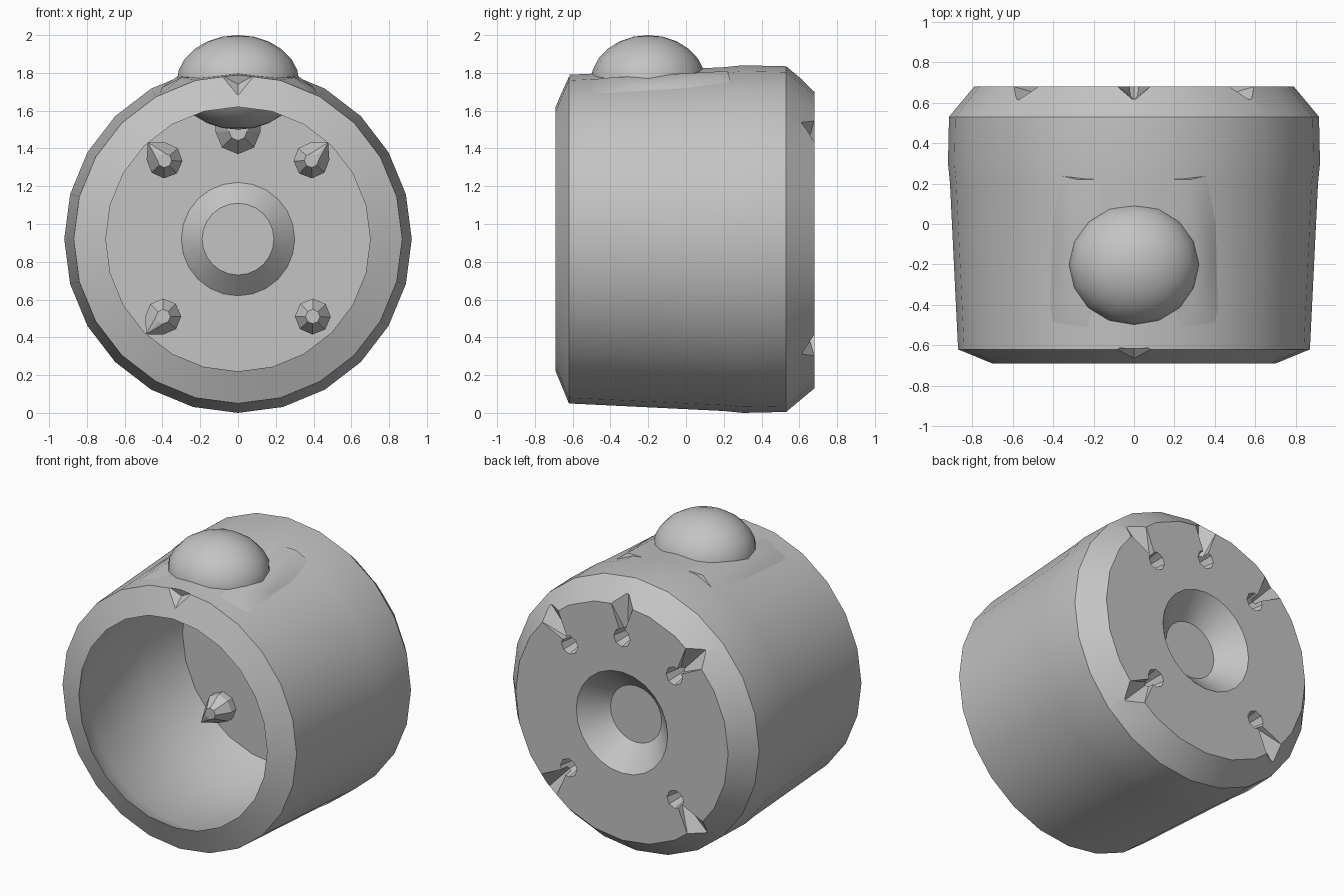
import bpy, bmesh, math
from mathutils import Vector

if "Cube" in bpy.data.objects:
    bpy.data.objects.remove(bpy.data.objects["Cube"], do_unlink=True)

AXIS = 0.92      # height of the barrel axis
FLOOR = 0.41     # inner face of the back wall
BACK = 0.68      # outer face of the back wall
SIDES = 24

grey = bpy.data.materials.new("plain_grey")
grey.use_nodes = True
tone = (0.55, 0.55, 0.55, 1)
grey.diffuse_color = tone
grey.node_tree.nodes["Principled BSDF"].inputs["Base Color"].default_value = tone


def finish(name, bm):
    bmesh.ops.recalc_face_normals(bm, faces=bm.faces)
    mesh = bpy.data.meshes.new(name)
    bm.to_mesh(mesh)
    bm.free()
    mesh.materials.append(grey)
    obj = bpy.data.objects.new(name, mesh)
    bpy.context.collection.objects.link(obj)
    return obj


def activate(obj):
    bpy.ops.object.select_all(action='DESELECT')
    obj.select_set(True)
    bpy.context.view_layer.objects.active = obj


def smooth(obj, angle=28):
    activate(obj)
    bpy.ops.object.shade_smooth_by_angle(angle=math.radians(angle))


def lathe(name, profile):
    """Spin (radius, y) points around the barrel axis."""
    bm = bmesh.new()
    verts = [bm.verts.new((0, y, AXIS + r)) for r, y in profile]
    edges = [bm.edges.new(pair) for pair in zip(verts, verts[1:])]
    bmesh.ops.spin(bm, geom=verts + edges, cent=(0, 0, AXIS), axis=(0, 1, 0),
                   angle=math.tau, steps=SIDES, use_duplicate=False)
    bmesh.ops.remove_doubles(bm, verts=bm.verts, dist=0.0005)
    return finish(name, bm)


def hull(name, points):
    bm = bmesh.new()
    for p in points:
        bm.verts.new(p)
    result = bmesh.ops.convex_hull(bm, input=bm.verts)
    bmesh.ops.delete(bm, geom=result["geom_interior"], context='VERTS')
    return finish(name, bm)


def polar(angle, radius, side, y):
    """Point at a radius along an angle from the top, shifted sideways."""
    s, c = math.sin(angle), math.cos(angle)
    return Vector((radius * s + side * c, y, AXIS + radius * c - side * s))


def ring(angle, radius, size, y, count=8):
    steps = [math.tau * i / count for i in range(count)]
    return [polar(angle, radius + size * math.cos(t), size * math.sin(t), y)
            for t in steps]


def cut(target, cutter):
    cutter.hide_render = True
    activate(target)
    mod = target.modifiers.new("cut", 'BOOLEAN')
    mod.operation = 'DIFFERENCE'
    mod.solver = 'EXACT'
    mod.object = cutter
    bpy.ops.object.modifier_apply(modifier=mod.name)
    bpy.data.objects.remove(cutter, do_unlink=True)


# Barrel: outer skin, back recess, then the hollow inside and its centre boss
barrel = lathe("barrel", [
    (0, 0.53), (0.19, 0.53), (0.34, BACK), (0.79, BACK), (0.915, 0.53),
    (0.92, 0.30), (0.91, 0.20), (0.87, -0.62), (0.70, -0.69),
    (0.79, -0.50), (0.80, 0.13), (0.70, FLOOR), (0.30, FLOOR),
    (0.19, 0.31), (0, 0.31)])

# Back pits with a flared notch to the edge, and the bosses they form inside
spots = {"top": 0, "upper_left": 43, "upper_right": -43,
         "lower_left": 136, "lower_right": -136}
for label, degrees in spots.items():
    a = math.radians(degrees)
    reach = 0.57
    cut(barrel, hull("pit_cutter", ring(a, reach, 0.065, BACK + 0.02)
                     + ring(a, reach, 0.03, 0.50)))
    cut(barrel, hull("notch_cutter", [
        polar(a, reach, 0, BACK + 0.01), polar(a, reach, 0, 0.62),
        polar(a, 0.86, 0.11, BACK + 0.02), polar(a, 0.86, -0.11, BACK + 0.02),
        polar(a, 0.84, 0, 0.61)]))
    size = 0.12 if label == "top" else 0.095
    points = (ring(a, reach, size, FLOOR + 0.02) + ring(a, reach, size, 0.36)
              + ring(a, reach, size * 0.4, 0.27))
    if label == "top":
        points += [polar(a, 0.70, s, 0.32) for s in (-0.11, 0.11)]
    elif label != "lower_left":
        points.append(polar(a, 0.70, 0, 0.30))
    hull(label + "_boss", points)

# Small V notch at the top of the front rim
cut(barrel, hull("rim_notch_cutter", [
    (-0.11, -0.62, 1.80), (0.11, -0.62, 1.80), (0, -0.60, 1.74),
    (0, -0.72, 1.63), (-0.11, -0.74, 1.80), (0.11, -0.74, 1.80)]))
smooth(barrel)

# Saddle pad that blends the dome into the barrel
pad = hull("dome_pad", [
    (sx * x, y, z) for sx in (-1, 1) for x, y, z in (
        (0.30, -0.40, 1.775), (0.30, 0.02, 1.775), (0.28, 0.22, 1.81),
        (0.42, -0.50, 1.68), (0.41, 0.25, 1.71),
        (0.20, -0.56, 1.76), (0.40, -0.2, 1.725))])
smooth(pad, 40)

# Dome on top
bm = bmesh.new()
bmesh.ops.create_uvsphere(bm, u_segments=16, v_segments=12, radius=1)
bmesh.ops.scale(bm, vec=(0.325, 0.305, 0.25), verts=bm.verts)
bmesh.ops.translate(bm, vec=(0, -0.2, 1.75), verts=bm.verts)
dome = finish("dome", bm)
smooth(dome, 40)
